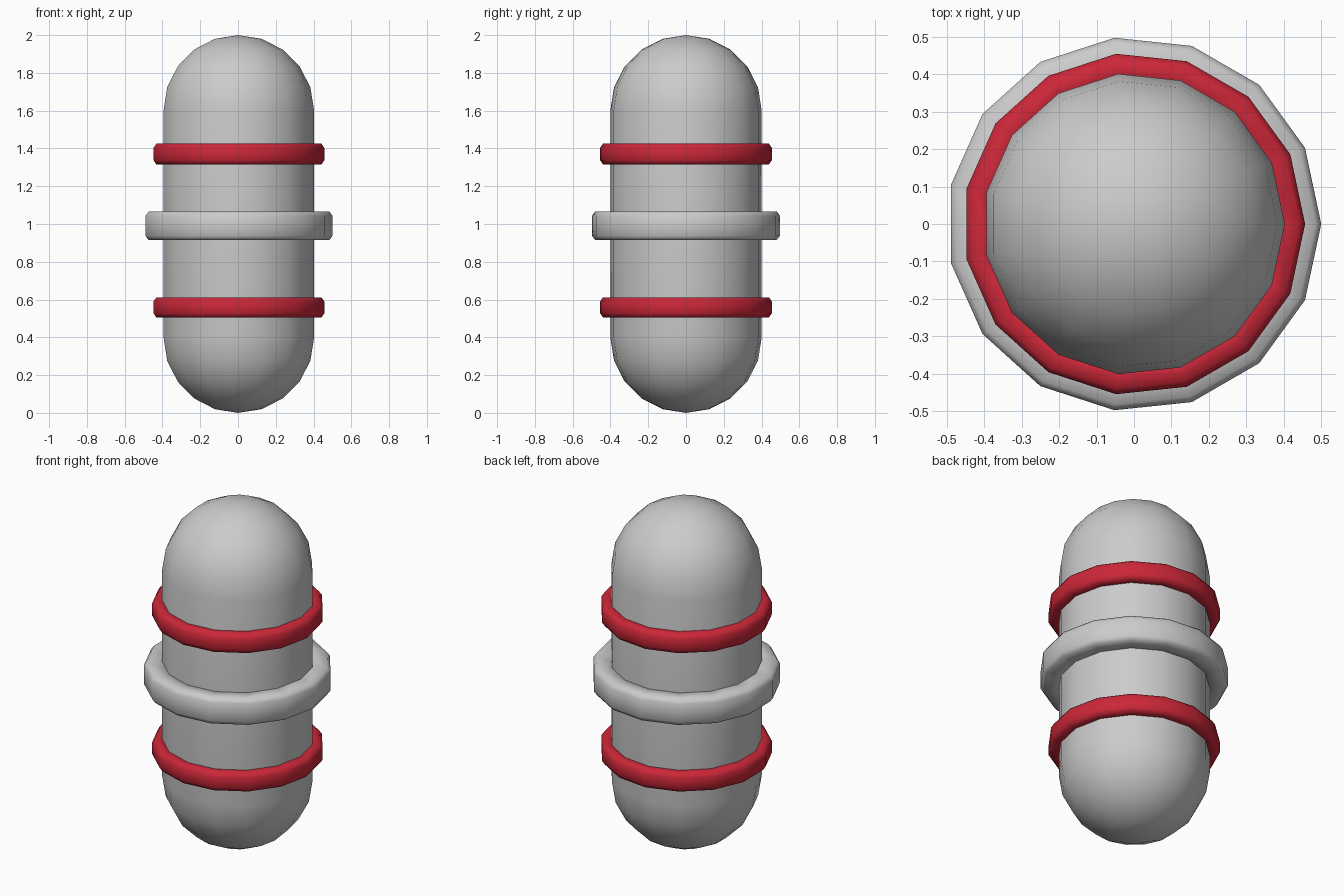
import bpy, bmesh, math

if "Cube" in bpy.data.objects:
    bpy.data.objects.remove(bpy.data.objects["Cube"])

SEGMENTS = 15


def lathe(name, profile, closed=False, color=None):
    """Spin (radius, z) points around the z axis; zero radius becomes a pole."""
    bm = bmesh.new()
    rings = []
    for r, z in profile:
        if r < 1e-5:
            rings.append([bm.verts.new((0, 0, z))] * SEGMENTS)
        else:
            rings.append([bm.verts.new((r * math.cos(a), r * math.sin(a), z))
                          for a in (2 * math.pi * i / SEGMENTS for i in range(SEGMENTS))])
    pairs = list(zip(rings, rings[1:]))
    if closed:
        pairs.append((rings[-1], rings[0]))
    for low, high in pairs:
        for i in range(SEGMENTS):
            j = (i + 1) % SEGMENTS
            corners = dict.fromkeys((low[i], low[j], high[j], high[i]))
            bm.faces.new(list(corners))
    bmesh.ops.recalc_face_normals(bm, faces=bm.faces)
    for f in bm.faces:
        f.smooth = True
    mesh = bpy.data.meshes.new(name)
    bm.to_mesh(mesh)
    bm.free()
    obj = bpy.data.objects.new(name, mesh)
    bpy.context.collection.objects.link(obj)
    if color:
        mat = bpy.data.materials.new(name + "_paint")
        mat.diffuse_color = color
        mat.use_nodes = True
        mat.node_tree.nodes["Principled BSDF"].inputs["Base Color"].default_value = mat.diffuse_color
        mesh.materials.append(mat)
    return obj


def band(name, low, high, radius, color=None):
    """Flat collar with slightly bevelled outer edges."""
    c = 0.022
    profile = [(0.375, low), (radius - c * 0.7, low), (radius, low + c),
               (radius, high - c), (radius - c * 0.7, high), (0.375, high)]
    return lathe(name, profile, closed=True, color=color)


# Capsule body: two domed ends joined by a straight wall
R, STEPS = 0.403, 5
arc = [math.pi / 2 * i / STEPS for i in range(STEPS + 1)]
bottom = [(R * math.sin(a), 0.4 - 0.4 * math.cos(a)) for a in arc]
top = [(r, 2 - z) for r, z in reversed(bottom)]
lathe("capsule_body", bottom + top)

# Red bands above and below the wider grey central collar
RED = (0.6, 0.02, 0.04, 1)
band("lower_red_band", 0.505, 0.612, 0.457, RED)
band("upper_red_band", 1.315, 1.425, 0.457, RED)
band("central_collar", 0.915, 1.065, 0.5)
